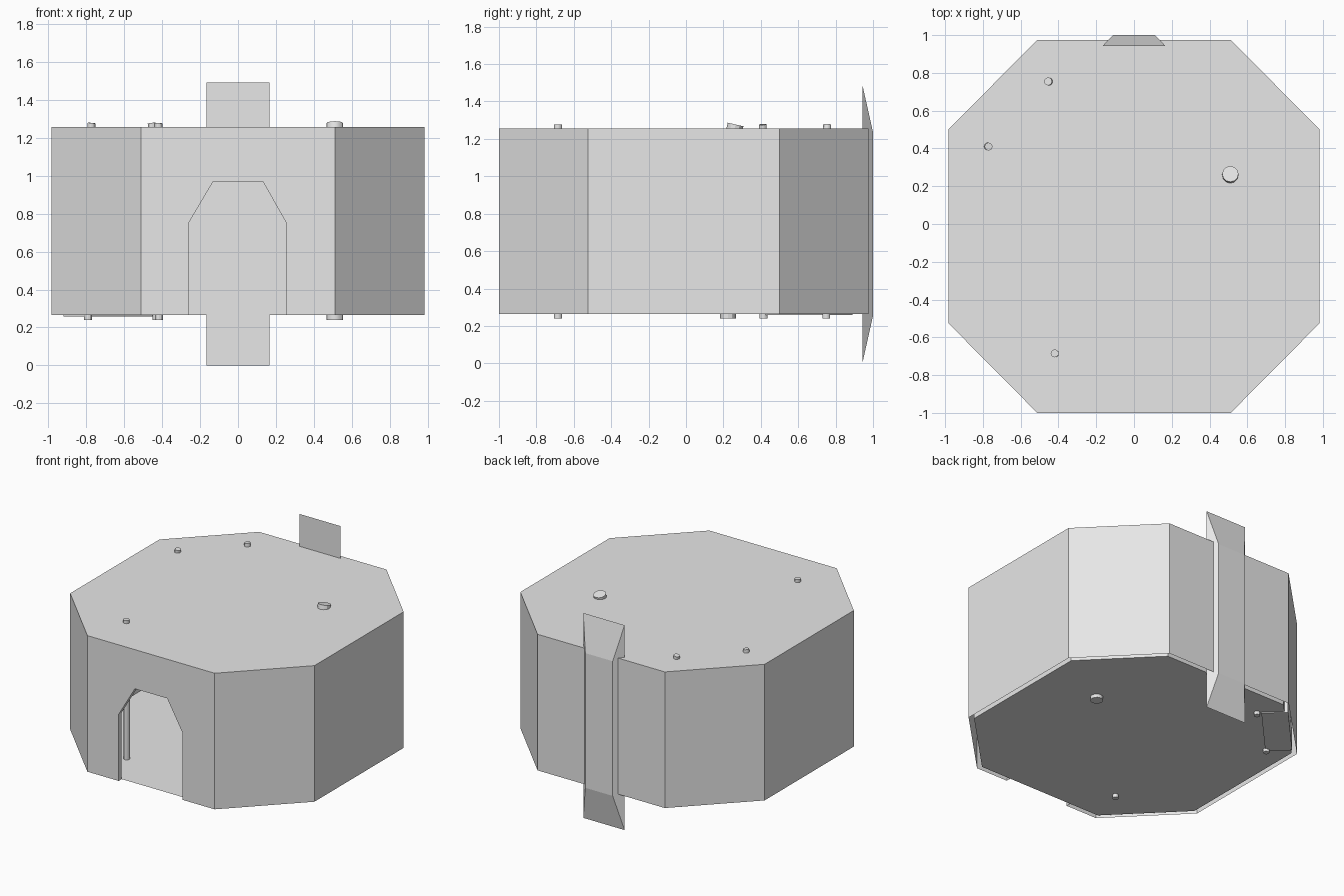
import bpy, bmesh
from mathutils import Vector

if "Cube" in bpy.data.objects:
    bpy.data.objects.remove(bpy.data.objects["Cube"], do_unlink=True)

grey = bpy.data.materials.new("plain grey")
grey.use_nodes = True
grey.diffuse_color = (0.8, 0.8, 0.8, 1)
grey.node_tree.nodes["Principled BSDF"].inputs["Base Color"].default_value = (0.8, 0.8, 0.8, 1)

BASE, TOP, WALL = 0.265, 1.255, 0.035
CENTRE_Y = -0.0125


def add_mesh(name, bm):
    mesh = bpy.data.meshes.new(name)
    bm.to_mesh(mesh)
    bm.free()
    mesh.materials.append(grey)
    obj = bpy.data.objects.new(name, mesh)
    bpy.context.collection.objects.link(obj)
    return obj


def face(bm, points):
    return bm.faces.new([bm.verts.new(p) for p in points])


def octagon(inset):
    """Counter-clockwise plan, starting along the front edge."""
    half_x, half_y = 0.983 - inset, 0.9875 - inset
    cx, cy = 0.512 - inset * 0.414, 0.5125 - inset * 0.414
    plan = [(-cx, -half_y), (cx, -half_y), (half_x, -cy), (half_x, cy),
            (cx, half_y), (-cx, half_y), (-half_x, cy), (-half_x, -cy)]
    return [(x, y + CENTRE_Y) for x, y in plan]


# Doorway outline, from the foot on one side to the foot on the other
doorway = [(-0.26, BASE), (-0.26, 0.75), (-0.13, 0.97),
           (0.13, 0.97), (0.255, 0.75), (0.255, BASE)]


def wall_sheet(bm, inset, inward):
    plan = octagon(inset)
    for i, (a, b) in enumerate(zip(plan, plan[1:] + plan[:1])):
        foot = [(*a, BASE)]
        if i == 0:
            foot += [(x, a[1], z) for x, z in doorway]
        points = foot + [(*b, BASE), (*b, TOP), (*a, TOP)]
        face(bm, points[::-1] if inward else points)


# Double-skinned walls, open underneath, with door jambs
bm = bmesh.new()
wall_sheet(bm, 0, False)
wall_sheet(bm, WALL, True)
outer_y, inner_y = octagon(0)[0][1], octagon(WALL)[0][1]
for (x1, z1), (x2, z2) in zip(doorway, doorway[1:]):
    face(bm, [(x1, outer_y, z1), (x1, inner_y, z1), (x2, inner_y, z2), (x2, outer_y, z2)])
bmesh.ops.remove_doubles(bm, verts=bm.verts, dist=0.0001)
add_mesh("walls", bm)

# Roof and floor
bm = bmesh.new()
face(bm, [(x, y, TOP) for x, y in octagon(0)])
add_mesh("roof", bm)
bm = bmesh.new()
face(bm, [(x, y, BASE) for x, y in octagon(WALL)])
add_mesh("floor", bm)

# Back panel: a box whose rear face is tapered in
bm = bmesh.new()
bmesh.ops.create_cube(bm, size=1)
for v in bm.verts:
    rear = v.co.y > 0
    v.co = Vector((v.co.x * (0.22 if rear else 0.332),
                   1.0 if rear else 0.943,
                   0.745 + v.co.z * (0.98 if rear else 1.49)))
add_mesh("back_panel", bm)

# Low platform tucked into the diagonal corner, just through the floor
corner, along, across = Vector((-0.45, 0.77)), Vector((-0.34, -0.365)), Vector((-0.13, 0.12))
bm = bmesh.new()
base = face(bm, [(*p, 0.259) for p in
                 (corner, corner + across, corner + along + across, corner + along)])
top = bmesh.ops.extrude_face_region(bm, geom=[base])["geom"]
bmesh.ops.translate(bm, vec=(0, 0, 0.15),
                    verts=[g for g in top if isinstance(g, bmesh.types.BMVert)])
bmesh.ops.recalc_face_normals(bm, faces=bm.faces)
add_mesh("corner_platform", bm)


def post(name, foot, head, radius):
    """A post that runs straight up, then leans at its top end."""
    curve = bpy.data.curves.new(name, "CURVE")
    curve.dimensions = "3D"
    curve.bevel_depth = radius
    curve.bevel_resolution = 4
    curve.use_fill_caps = True
    spline = curve.splines.new("POLY")
    spline.points.add(2)
    for p, co in zip(spline.points, [(*foot, 0.24), (*foot, 1.1), (*head, 1.277)]):
        p.co = (*co, 1)
    curve.materials.append(grey)
    obj = bpy.data.objects.new(name, curve)
    bpy.context.collection.objects.link(obj)
    bpy.ops.object.select_all(action="DESELECT")
    obj.select_set(True)
    bpy.context.view_layer.objects.active = obj
    bpy.ops.object.convert(target="MESH")
    bpy.ops.object.shade_smooth_by_angle()


# Posts passing through floor and roof
post("main_post", (0.51, 0.225), (0.51, 0.265), 0.043)
post("front_post", (-0.415, -0.685), (-0.42, -0.685), 0.021)
post("back_post", (-0.43, 0.75), (-0.455, 0.755), 0.021)
post("side_post", (-0.79, 0.415), (-0.77, 0.41), 0.021)
